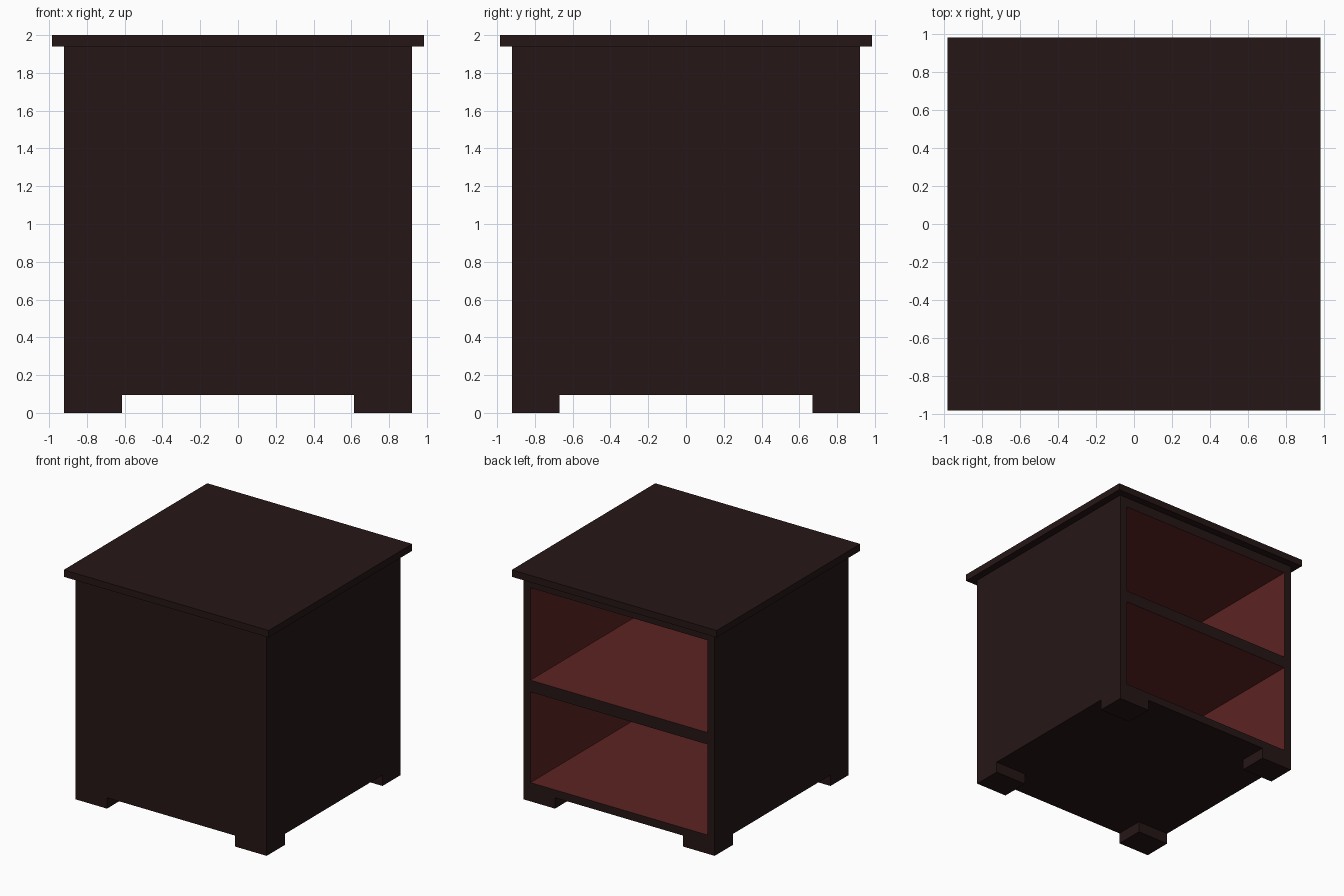
import bpy, bmesh
from mathutils import Vector

if "Cube" in bpy.data.objects:
    bpy.data.objects.remove(bpy.data.objects["Cube"])


def material(name, rgb):
    m = bpy.data.materials.new(name)
    m.diffuse_color = (*rgb, 1)
    m.use_nodes = True
    m.node_tree.nodes["Principled BSDF"].inputs["Base Color"].default_value = m.diffuse_color
    return m


WOOD = material("dark_wood", (0.019, 0.008, 0.008))
LINING = material("red_lining", (0.11, 0.017, 0.017))


def panel(name, x, y, z, lined=()):
    """Box spanning the x, y, z ranges; faces pointing along 'lined' get the red lining."""
    bm = bmesh.new()
    bmesh.ops.create_cube(bm, size=1)
    for v in bm.verts:
        v.co = Vector([(a + b) / 2 + c * (b - a) for c, (a, b) in zip(v.co, (x, y, z))])
    bm.normal_update()
    for f in bm.faces:
        if any(f.normal.dot(Vector(d)) > 0.9 for d in lined):
            f.material_index = 1
    me = bpy.data.meshes.new(name)
    bm.to_mesh(me)
    bm.free()
    me.materials.append(WOOD)
    me.materials.append(LINING)
    ob = bpy.data.objects.new(name, me)
    bpy.context.collection.objects.link(ob)
    return ob


W = 0.92              # half width of the body
I = W - 0.07          # inner half width
Z0, Z1 = 0.095, 1.94  # body bottom and top
UP, DOWN = (0, 0, 1), (0, 0, -1)

# Overhanging top
panel("table_top", (-0.985, 0.985), (-0.985, 0.985), (Z1, 2.0))

# Body shell, open towards +y
panel("left_side", (-W, -I), (-W, W), (Z0, Z1), [(1, 0, 0)])
panel("right_side", (I, W), (-W, W), (Z0, Z1), [(-1, 0, 0)])
panel("closed_panel", (-I, I), (-W, -I), (Z0, Z1), [(0, 1, 0)])
panel("bottom_board", (-I, I), (-I, W), (Z0, 0.163), [UP])
panel("middle_shelf", (-I, I), (-I, W), (0.95, 1.053), [UP, DOWN])
panel("upper_board", (-I, I), (-I, W), (1.855, Z1), [DOWN])

# Four corner feet
for sx, xn in ((-1, "left"), (1, "right")):
    for sy, yn in ((-1, "front"), (1, "back")):
        panel(f"{yn}_{xn}_foot", sorted((sx * 0.615, sx * W)),
              sorted((sy * 0.67, sy * W)), (0, Z0))
